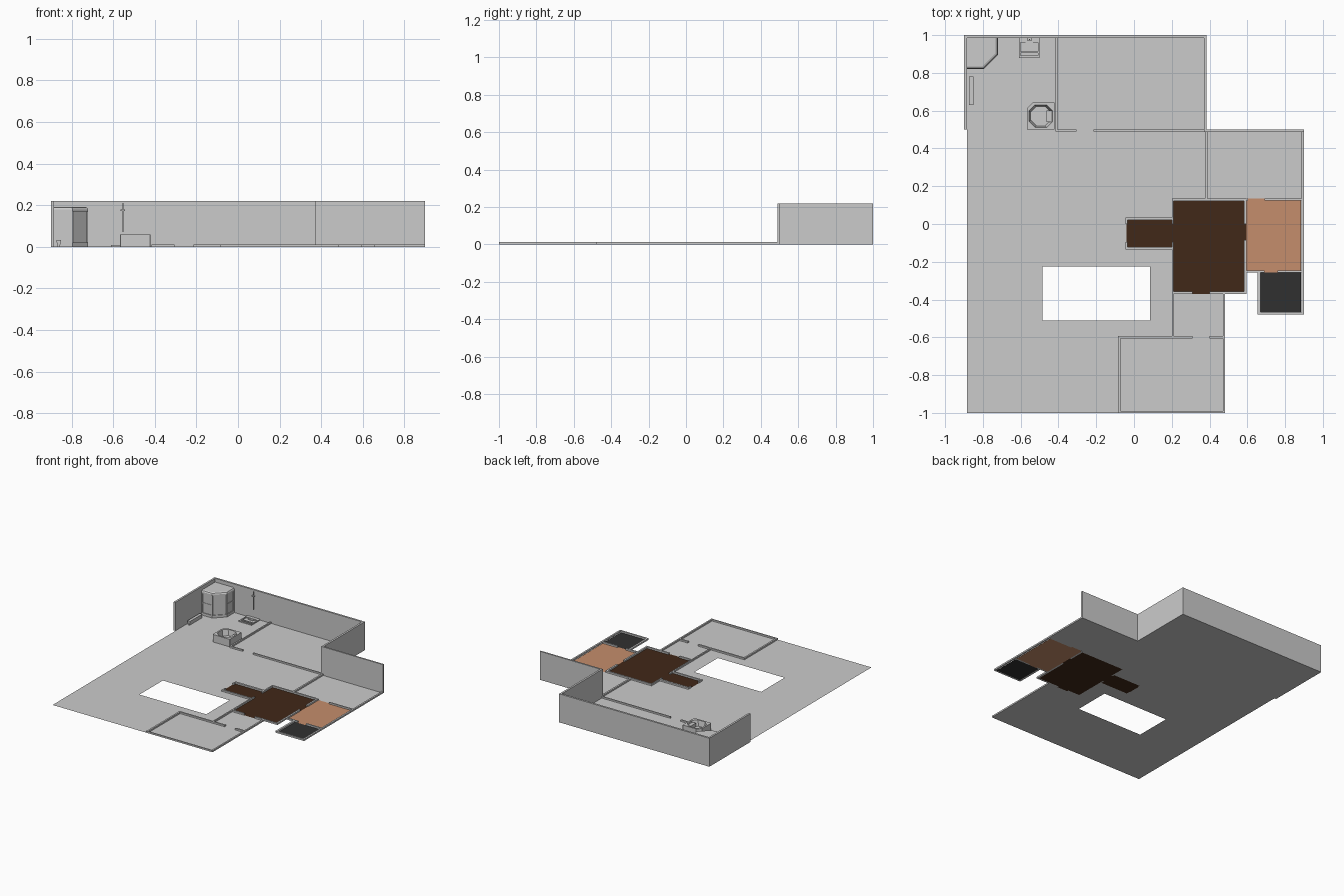
import bpy, bmesh
from math import cos, sin, pi
from mathutils import Matrix, Vector


def finish(name, bm, color=None, recalc=True):
    if recalc:
        bmesh.ops.recalc_face_normals(bm, faces=bm.faces)
    me = bpy.data.meshes.new(name)
    bm.to_mesh(me)
    bm.free()
    ob = bpy.data.objects.new(name, me)
    bpy.context.collection.objects.link(ob)
    if color:
        mat = bpy.data.materials.new(name + "_paint")
        mat.diffuse_color = (*color, 1)
        me.materials.append(mat)
    return ob


def floor(name, rects, color=None):
    """Flat floor from (x0, y0, x1, y1) rectangles."""
    bm = bmesh.new()
    for x0, y0, x1, y1 in rects:
        bm.faces.new([bm.verts.new((x, y, 0)) for x, y in
                      ((x0, y0), (x1, y0), (x1, y1), (x0, y1))])
    return finish(name, bm, color, False)


def boxes(name, rects, z0, z1):
    """Upright boxes from (x0, y0, x1, y1) footprints."""
    bm = bmesh.new()
    for x0, y0, x1, y1 in rects:
        m = Matrix.Translation(((x0 + x1) / 2, (y0 + y1) / 2, (z0 + z1) / 2)) \
            @ Matrix.Diagonal((x1 - x0, y1 - y0, z1 - z0, 1))
        bmesh.ops.create_cube(bm, size=1, matrix=m)
    return finish(name, bm)


def loft(name, rings):
    """Skin through equal-length rings of 3D points, capped at both ends."""
    bm = bmesh.new()
    vs = [[bm.verts.new(p) for p in r] for r in rings]
    n = len(vs[0])
    for a, b in zip(vs, vs[1:]):
        for i in range(n):
            j = (i + 1) % n
            bm.faces.new((a[i], a[j], b[j], b[i]))
    bm.faces.new(vs[0][::-1])
    bm.faces.new(vs[-1])
    return finish(name, bm)


# Floors: grey slab around the rectangular opening, then coloured rooms
floor("main_floor", [
    (-.885, -1, -.485, .5), (-.485, -1, .085, -.51), (-.485, -.225, -.04, .5),
    (-.04, -.225, .085, -.13), (-.04, .03, .2, .5), (.085, -.6, .2, -.13),
    (.085, -1, .48, -.6), (.2, -.6, .48, -.37), (.2, .135, .9, .5),
    (-.885, .5, .385, 1)])
floor("dark_wood_floor", [
    (.21, -.357, .582, .122), (-.035, -.122, .2, .02), (.2, -.095, .21, 0),
    (-.045, -.095, -.035, 0), (.582, -.085, .595, 0), (.31, -.37, .4, -.357)],
    (.053, .021, .009))
floor("terracotta_floor", [
    (.595, -.247, .885, .125), (.6, .125, .69, .135), (.69, -.258, .76, -.247)],
    (.56, .27, .15))
floor("black_tile_floor", [(.67, -.467, .885, -.258)], (.03, .03, .03))

# Full-height outer walls
boxes("tall_walls", [
    (-.9, .5, -.885, 1), (-.885, .985, .37, 1),
    (.37, .5, .385, 1), (.37, .488, .9, .5)], 0, .22)

# Low wall outlines with door gaps
boxes("low_walls", [
    (-.415, .5, -.405, .985), (-.415, .49, -.305, .5), (-.215, .49, .37, .5),
    (.375, .135, .388, .488), (.887, -.48, .9, .488),
    (.2, .122, .595, .135), (.69, .125, .887, .135),
    (.2, 0, .21, .122), (.2, -.605, .21, -.095),
    (.582, 0, .595, .122), (.582, -.37, .595, -.085),
    (.21, -.37, .31, -.357), (.4, -.37, .582, -.357),
    (-.045, .02, .2, .035), (-.045, -.135, .2, -.122),
    (-.045, 0, -.035, .02), (-.045, -.122, -.035, -.095),
    (.595, -.258, .69, -.247), (.76, -.258, .887, -.247),
    (.655, -.48, .67, -.258), (.67, -.48, .887, -.467),
    (.47, -1, .482, -.37), (-.085, -.605, .2, -.592), (.2, -.605, .31, -.592),
    (.4, -.605, .47, -.592), (-.085, -1, -.072, -.605), (-.072, -1, .47, -.99)],
    0, .012)

# Corner shower cabin with softened roof edge
cabin = [(0, 0), (0, -.16), (.087, -.16), (.16, -.087), (.16, 0)]


def cabin_ring(s, z):
    return [(-.885 + x * s, .985 + y * s, z) for x, y in cabin]


loft("shower_cabin", [cabin_ring(s, z) for s, z in (
    (1.03, 0), (1.03, .02), (1, .02), (1, .17), (1.03, .17),
    (1.03, .18), (1.0, .188), (.94, .192))])

# Cabin frame posts and middle rails
boxes("cabin_posts", [
    (x - .004, y - .004, x + .004, y + .004) for x, y in
    ((-.798, .825), (-.725, .898), (-.881, .825), (-.725, .98))], .02, .17)
boxes("cabin_rails", [(-.885, .822, -.798, .826), (-.726, .898, -.722, .985)],
      .09, .098)

# Low wall bench with tapering section
loft("wall_bench", [
    [(-.862 + dx * w, y, z) for w, z in ((-.006, 0), (.006, 0), (.011, .032), (-.011, .032))
     for dx in (1,)] for y in (.63, .78)])

# Floor shower tray: frame and slats
boxes("shower_tray", [
    (-.61, .88, -.5, .892), (-.61, .905, -.5, .912), (-.61, .96, -.5, .985),
    (-.61, .892, -.602, .96), (-.508, .892, -.5, .96)], 0, .008)
boxes("tray_drain", [(-.575, .945, -.535, .96)], 0, .005)

# Shower rail fixed on the back wall
boxes("shower_pole", [(-.556, .975, -.551, .98)], .07, .21)
boxes("shower_tap", [(-.564, .97, -.543, .985)], .172, .179)


# Corner bath: chamfered box with a hollow octagonal basin
def tub_ring(x0, y0, x1, y1, c, z):
    a, b, d, e = c          # chamfers: front-left, front-right, back-right, back-left
    return [(x0, y0 + a, z), (x0 + a, y0, z), (x1 - b, y0, z), (x1, y0 + b, z),
            (x1, y1 - d, z), (x1 - d, y1, z), (x0 + e, y1, z), (x0, y1 - e, z)]


inner = (.03, .03, .03, .03)
loft("bath_tub", [
    tub_ring(-.567, .5, -.42, .642, (.002, .002, .002, .03), 0),
    tub_ring(-.567, .5, -.42, .642, (.002, .002, .002, .03), .058),
    tub_ring(-.555, .512, -.432, .63, inner, .058),
    tub_ring(-.547, .52, -.44, .622, inner, .015)])
boxes("bath_seat", [(-.462, .54, -.434, .602)], .016, .045)
